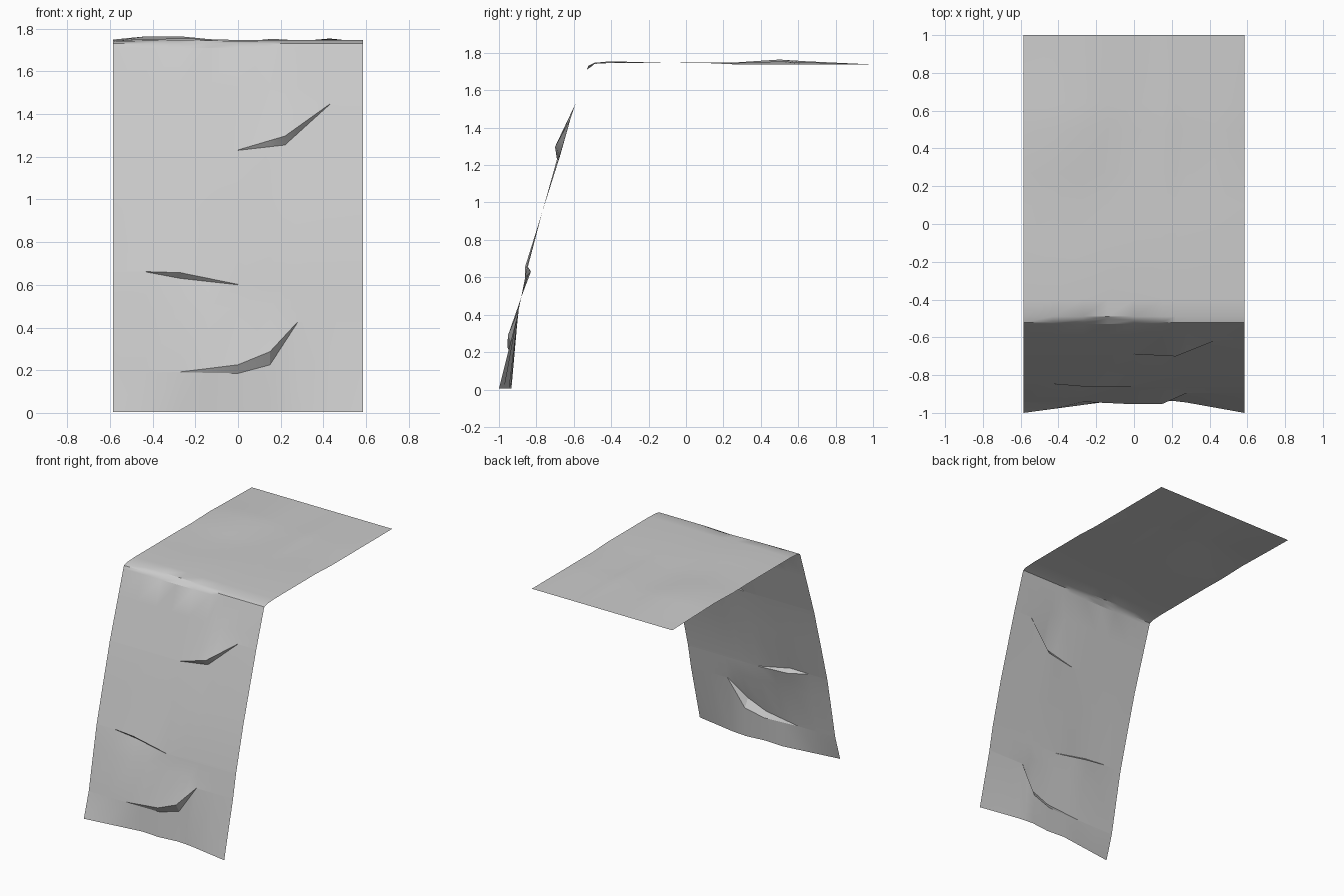
import bpy, bmesh, math

if "Cube" in bpy.data.objects:
    bpy.data.objects.remove(bpy.data.objects["Cube"])


def lerp(points, t):
    """Piecewise linear value at t through (t, value) points."""
    if t <= points[0][0]:
        return points[0][1]
    for (a, va), (b, vb) in zip(points, points[1:]):
        if t <= b:
            return va + (vb - va) * (t - a) / (b - a)
    return points[-1][1]


def tent(x, start, peak, end):
    """Rises from 0 at start to 1 at peak and back to 0 at end."""
    return lerp([(start, 0), (peak, 1), (end, 0)], x)


W = 0.585
COLUMNS = [-W, -0.43, -0.27, -0.14, 0, 0.15, 0.22, 0.28, 0.43, W]

# Side profile of the hanging part (z, y) and waviness of its hem (x, y)
HANG = [(0, -0.975), (0.2, -0.94), (0.65, -0.85), (1.2, -0.7), (1.71, -0.53)]
HEM = [(-W, -1), (-0.1, -0.935), (0, -0.95), (0.1, -0.93), (0.25, -0.94), (W, -1)]

# Creases, low to high: line (x, z), knee x, height gap, depth in, depth out
CREASES = [
    ([(-0.27, 0.19), (0, 0.185), (0.15, 0.225), (0.28, 0.425)], 0.15, 0.06, 0.02, 0.03),
    ([(-0.43, 0.66), (-0.27, 0.63), (0, 0.6)], -0.27, 0.025, 0.025, 0.012),
    ([(0, 1.23), (0.22, 1.255), (0.43, 1.445)], 0.22, 0.04, 0.01, 0.033),
]

# Soft hills on the flat top: centre x, y, reach x, y, height
HILLS = [(-0.35, 0.5, 0.35, 0.4, 0.034), (0.18, 0.5, 0.12, 0.4, 0.018),
         (0.43, 0.5, 0.15, 0.5, 0.016), (-0.27, -0.4, 0.3, 0.3, 0.009)]


def hem_row():
    return [(x, lerp(HEM, x), 0.005) for x in COLUMNS]


def plain_row(z):
    return [(x, lerp(HANG, z), z) for x in COLUMNS]


def crease_rows(line, knee, gap, inward, outward):
    """Inner lower edge and overhanging outer upper edge of a crease."""
    lower, upper = [], []
    for x in COLUMNS:
        bulge = tent(x, line[0][0], knee, line[-1][0])
        z = lerp(line, x)
        lower.append((x, lerp(HANG, z) + inward * bulge, z))
        z += 0.002 + gap * bulge
        upper.append((x, lerp(HANG, z) - outward * bulge, z))
    return [lower, upper]


def top_row(y, z):
    row = []
    for x in COLUMNS:
        rise = sum(h * tent(x, cx - rx, cx, cx + rx) * tent(y, cy - ry, cy, cy + ry)
                   for cx, cy, rx, ry, h in HILLS)
        row.append((x, y, z + rise))
    return row


# Draped sheet: hem, creased hanging part, bend, flat top
rows = [hem_row()]
for crease, z_above in zip(CREASES, (0.49, 0.95, 1.53)):
    rows += crease_rows(*crease) + [plain_row(z_above)]
rows.append(plain_row(1.71))
# The bend wanders slightly forwards and back
rows.append([(x, -0.522 + 0.022 * tent(x, -0.4, -0.14, 0.2), 1.731) for x in COLUMNS])
rows += [top_row(-0.49, 1.741)]
rows += [top_row(y, 1.746) for y in (-0.4, -0.1, 0.1)]
rows += [top_row(y, 1.738) for y in (0.27, 0.5, 0.64, 1)]

bm = bmesh.new()
grid = [[bm.verts.new(co) for co in row] for row in rows]
for low, high in zip(grid, grid[1:]):
    for i in range(len(COLUMNS) - 1):
        bm.faces.new((low[i], low[i + 1], high[i + 1], high[i]))

mesh = bpy.data.meshes.new("draped_sheet")
bm.to_mesh(mesh)
bm.free()
sheet = bpy.data.objects.new("draped_sheet", mesh)
bpy.context.collection.objects.link(sheet)
bpy.context.view_layer.objects.active = sheet
sheet.select_set(True)
bpy.ops.object.shade_smooth_by_angle(angle=math.radians(30))
